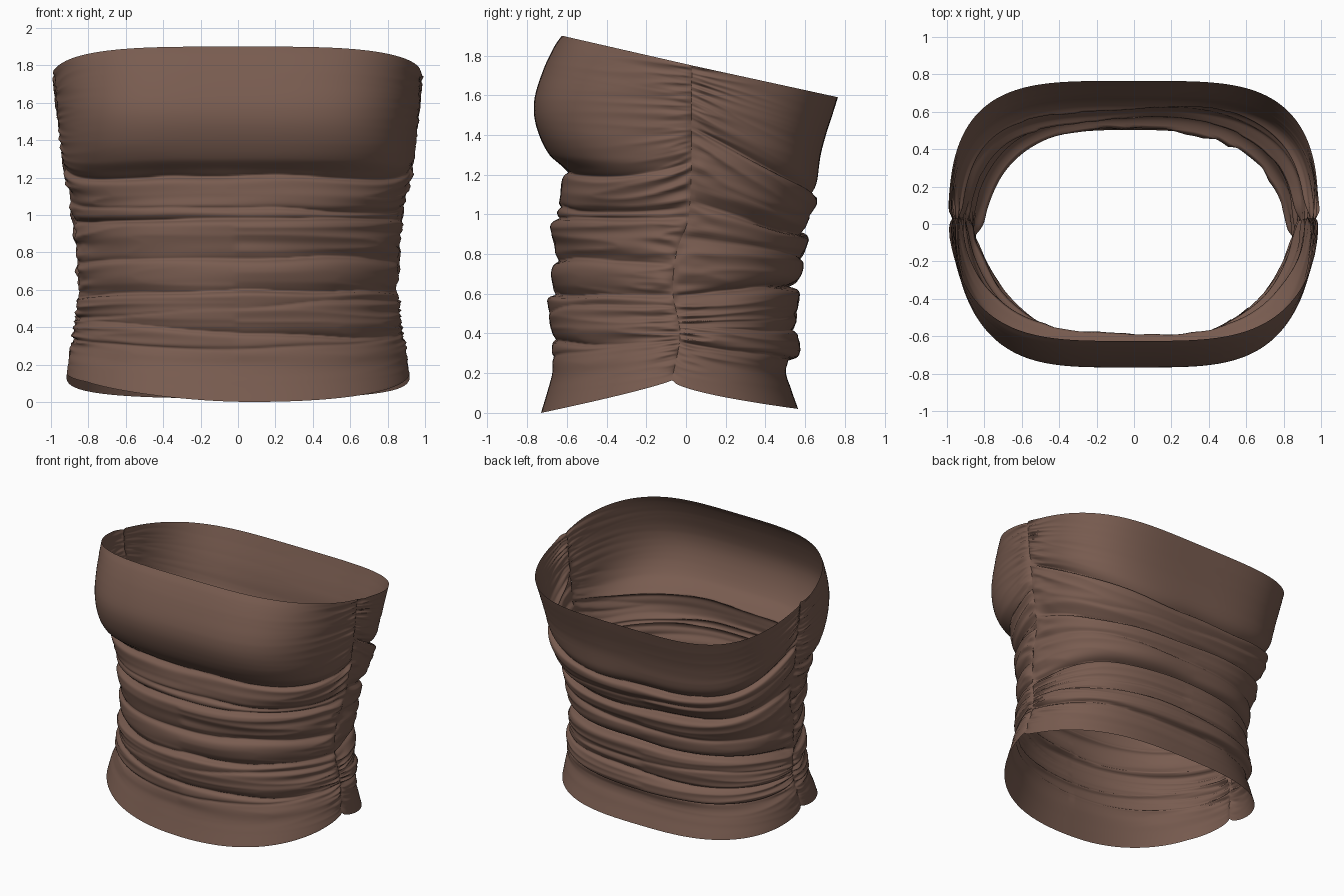
import bpy, math
from mathutils import noise, Vector

if "Cube" in bpy.data.objects:
    bpy.data.objects.remove(bpy.data.objects["Cube"])

ROWS, COLS = 240, 200


def curve(pts):
    """Smooth Hermite interpolation through (key, value) points."""
    n = len(pts)

    def slope(i):
        a, b = pts[max(i - 1, 0)], pts[min(i + 1, n - 1)]
        return (b[1] - a[1]) / (b[0] - a[0])

    def f(k):
        k = min(max(k, pts[0][0]), pts[-1][0])
        i = 0
        while i < n - 2 and k > pts[i + 1][0]:
            i += 1
        (k0, v0), (k1, v1) = pts[i], pts[i + 1]
        h = k1 - k0
        s = (k - k0) / h
        return (v0 * (1 + 2 * s) * (1 - s) ** 2 + v1 * s * s * (3 - 2 * s)
                + h * s * (1 - s) * (slope(i) * (1 - s) - slope(i + 1) * s))
    return f


def step(lo, hi, k):
    s = min(max((k - lo) / (hi - lo), 0), 1)
    return s * s * (3 - 2 * s)


# side outline: half width and seam position by height
half_width = curve([(.17, .92), (.4, .88), (.6, .86), (.8, .868), (1, .888),
                    (1.2, .925), (1.4, .95), (1.6, .97), (1.75, .985)])
seam_y = curve([(.17, -.07), (.4, -.03), (.6, -.065), (.8, -.05), (1, .015), (1.75, .03)])

# centre outline of each panel: depth by height; px, py shape the cross-section
FRONT = dict(
    sign=-1, seed=3.0, smooth_above=1.2, lo=0, hi=1.9, hem_curve=.85, hem_tilt=.035, sag=.04,
    depth=curve([(0, -.73), (.1, -.70), (.2, -.675), (.3, -.68), (.4, -.685), (.58, -.70),
                 (.8, -.675), (.95, -.68), (1.1, -.64), (1.19, -.625), (1.24, -.635),
                 (1.3, -.69), (1.4, -.74), (1.5, -.765), (1.6, -.76), (1.75, -.71),
                 (1.85, -.66), (1.9, -.625)]),
    to_seam=curve([(0, .165), (.3, .36), (.6, .57), (.97, .97), (1.2, 1.26), (1.9, 1.75)]),
    px=curve([(0, 2.5), (.4, 2.25), (.8, 2.3), (1.15, 2.8), (1.4, 3.8), (1.9, 3.7)]),
    py=curve([(0, 1.9), (.4, 1.8), (.8, 1.8), (1.15, 2.0), (1.4, 2.2), (1.9, 2.1)]),
    # folds: height, depth, reach below, reach above, slope across x
    folds=[(1.205, .05, .012, .03, 0), (1.035, .035, .015, .03, -.02), (.975, .06, .010, .025, .015),
           (.77, .05, .014, .05, .015), (.595, .07, .010, .06, .012), (.50, .024, .012, .05, .07),
           (.37, .035, .012, .04, -.06), (.29, .022, .03, .012, .02)])
BACK = dict(
    sign=1, seed=11.0, smooth_above=1.1, lo=.02, hi=1.59, hem_curve=.6, hem_tilt=0, sag=0,
    depth=curve([(.02, .565), (.12, .53), (.22, .508), (.29, .57), (.4, .565), (.6, .575),
                 (.75, .595), (.9, .62), (1.05, .66), (1.1, .67), (1.3, .68), (1.59, .765)]),
    to_seam=curve([(.02, .165), (.27, .36), (.62, .57), (.9, 1.07), (1.1, 1.42), (1.59, 1.75)]),
    px=curve([(.02, 2.9), (.5, 2.6), (1.1, 3.3), (1.59, 4.0)]),
    py=curve([(.02, 2.3), (.5, 2.2), (1.1, 2.5), (1.59, 2.7)]),
    folds=[(1.105, .07, .010, .05, .01), (1.0, .022, .016, .04, -.04), (.905, .08, .011, .05, -.01),
           (.78, .03, .016, .04, .03), (.63, .09, .011, .022, .01), (.50, .022, .016, .04, -.04),
           (.41, .035, .012, .04, .02), (.265, .05, .03, .008, 0)])


def wrinkle(p, t, x, away):
    """Outward offset from tucked folds, soft creases and seam gathers."""
    seed = p['seed']
    near = math.exp(-away / .28)
    off = 0
    for i, (z0, amp, below, above, tilt) in enumerate(p['folds']):
        wob = noise.noise(Vector((x * 2.2, i * 7.1, seed)))
        d = t - (z0 + tilt * x + .022 * wob)
        strength = .85 + .6 * noise.noise(Vector((x * 1.3, i * 3.7, seed + 5)))
        off -= amp * (1 - .4 * near) * strength * math.exp(-abs(d) / (above if d > 0 else below))
    # the bust band and hem stay smooth except beside the seams
    top = p['smooth_above']
    body = step(.14, .26, t) * (1 - step(top - .03, top + .02, t))
    mask = body + (1 - body) * near * .8 * step(.0, .25, t)
    side = 9 if x > 0 else 0
    soft = noise.noise(Vector((x * 1.4, t * 11, seed)))
    fine = 1 - 2.4 * abs(noise.noise(Vector((away * 2 + side, t * 17, seed + 2))))
    crisp = noise.noise(Vector((away * 7 + side, t * 42, seed + 4)))
    return off + mask * (.010 * soft + (.002 + .022 * near) * (fine - .3) + .024 * near ** 3 * crisp)


def build_panel(name, p, mat):
    lo, hi, sign = p['lo'], p['hi'], p['sign']
    verts, faces = [], []
    for r in range(ROWS + 1):
        t = lo + (hi - lo) * r / ROWS
        zs = p['to_seam'](t)
        a, ys = half_width(zs), seam_y(zs)
        b = abs(p['depth'](t) - ys)
        px, py = p['px'](t), p['py'](t)
        hem = 1 - step(.05, .45, t)
        lift = 1 - (1 - p['hem_curve']) * hem
        sag = p['sag'] * step(.9, 1.15, t) * (1 - step(1.25, 1.6, t))
        for c in range(COLS + 1):
            th = math.pi * c / COLS
            co = math.cos(th)
            si = 0 if c in (0, COLS) else math.sin(th)
            ex = math.copysign(abs(co) ** (2 / px), co)
            ey = si ** (2 / py)
            x, y = a * ex, b * ey
            # outward direction of the rounded section
            nrm = Vector((px * math.copysign(abs(ex) ** (px - 1), ex) / a,
                          py * ey ** (py - 1) / b)).normalized()
            free = 1 - math.exp(-y / .03)
            # stitched seam pulls in with a ragged line
            rag = .012 * noise.noise(Vector((20 if x > 0 else 0, zs * 22, 1)))
            off = wrinkle(p, t, x, y) * free + (1 - free) * (rag - .012)
            # hem, folds and rim swing from the seam height to the centre height
            z = zs + (t - zs) * ey ** lift - sag * 4 * ey * (1 - ey)
            z += p['hem_tilt'] * hem * step(-.1, .8, -x) * min(1, 2 * ey)
            verts.append((x + nrm.x * off, ys + sign * (y + nrm.y * off), z))
    w = COLS + 1
    for r in range(ROWS):
        for c in range(COLS):
            i = r * w + c
            q = (i, i + 1, i + 1 + w, i + w)
            faces.append(q if sign > 0 else q[::-1])
    # wind the faces so that normals point outward
    faces = [f[::-1] for f in faces]
    mesh = bpy.data.meshes.new(name)
    mesh.from_pydata(verts, [], faces)
    mesh.materials.append(mat)
    mesh.polygons.foreach_set('use_smooth', [True] * len(mesh.polygons))
    obj = bpy.data.objects.new(name, mesh)
    bpy.context.collection.objects.link(obj)
    return obj


brown = bpy.data.materials.new('brown_fabric')
brown.diffuse_color = (.19, .107, .08, 1)
brown.use_nodes = True
brown.node_tree.nodes["Principled BSDF"].inputs["Base Color"].default_value = brown.diffuse_color

build_panel('front_panel', FRONT, brown)
build_panel('back_panel', BACK, brown)
